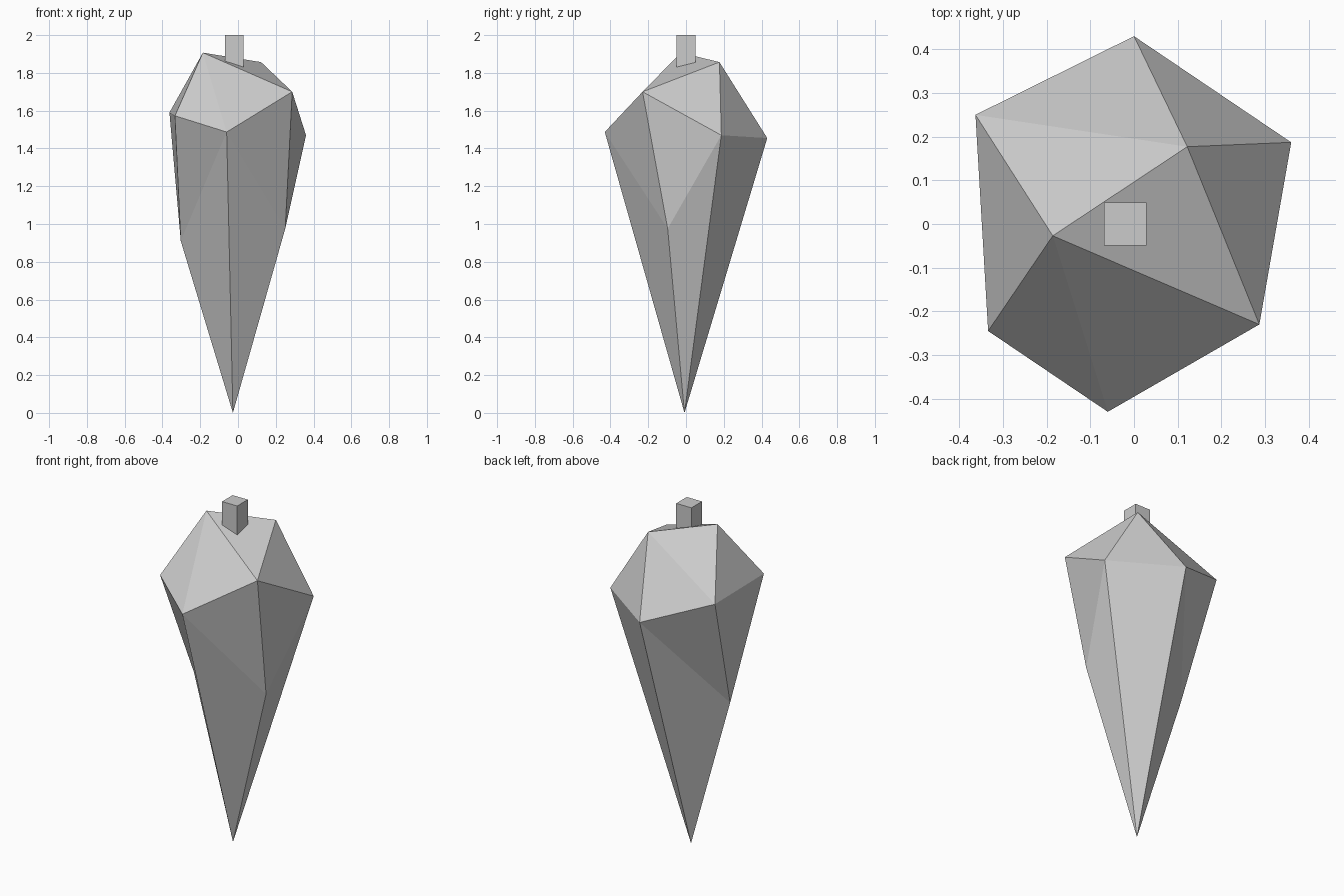
import bpy, bmesh

if "Cube" in bpy.data.objects:
    bpy.data.objects.remove(bpy.data.objects["Cube"])

# Faceted body: named corner points, then triangles spelled by corner letters
points = {
    'A': (0.0, 0.43, 1.455), 'B': (0.36, 0.187, 1.47), 'C': (0.287, -0.23, 1.70),
    'D': (-0.06, -0.43, 1.487), 'E': (-0.334, -0.245, 1.573), 'F': (-0.363, 0.25, 1.59),
    'G': (0.122, 0.177, 1.857), 'H': (-0.186, -0.027, 1.907),
    'K': (0.25, -0.097, 0.975), 'L': (-0.303, 0.024, 0.91), 'T': (-0.027, -0.008, 0.0),
}
crown = "ABG BCG CHG CDH DEH EFH FGH FAG"
waist = "CDK BCK EDL EFL FAL"
spike = "DKT KBT BAT ALT LDT"

bm = bmesh.new()
verts = {name: bm.verts.new(co) for name, co in points.items()}
for tri in f"{crown} {waist} {spike}".split():
    bm.faces.new([verts[c] for c in tri])
bmesh.ops.recalc_face_normals(bm, faces=bm.faces)
mesh = bpy.data.meshes.new("body")
bm.to_mesh(mesh)
bm.free()
body = bpy.data.objects.new("body", mesh)
bpy.context.collection.objects.link(body)

# Square stem set into the crown
bpy.ops.mesh.primitive_cube_add(size=1, location=(-0.02, 0, 1.9))
stem = bpy.context.object
stem.name = "stem"
stem.scale = (0.098, 0.098, 0.2)
